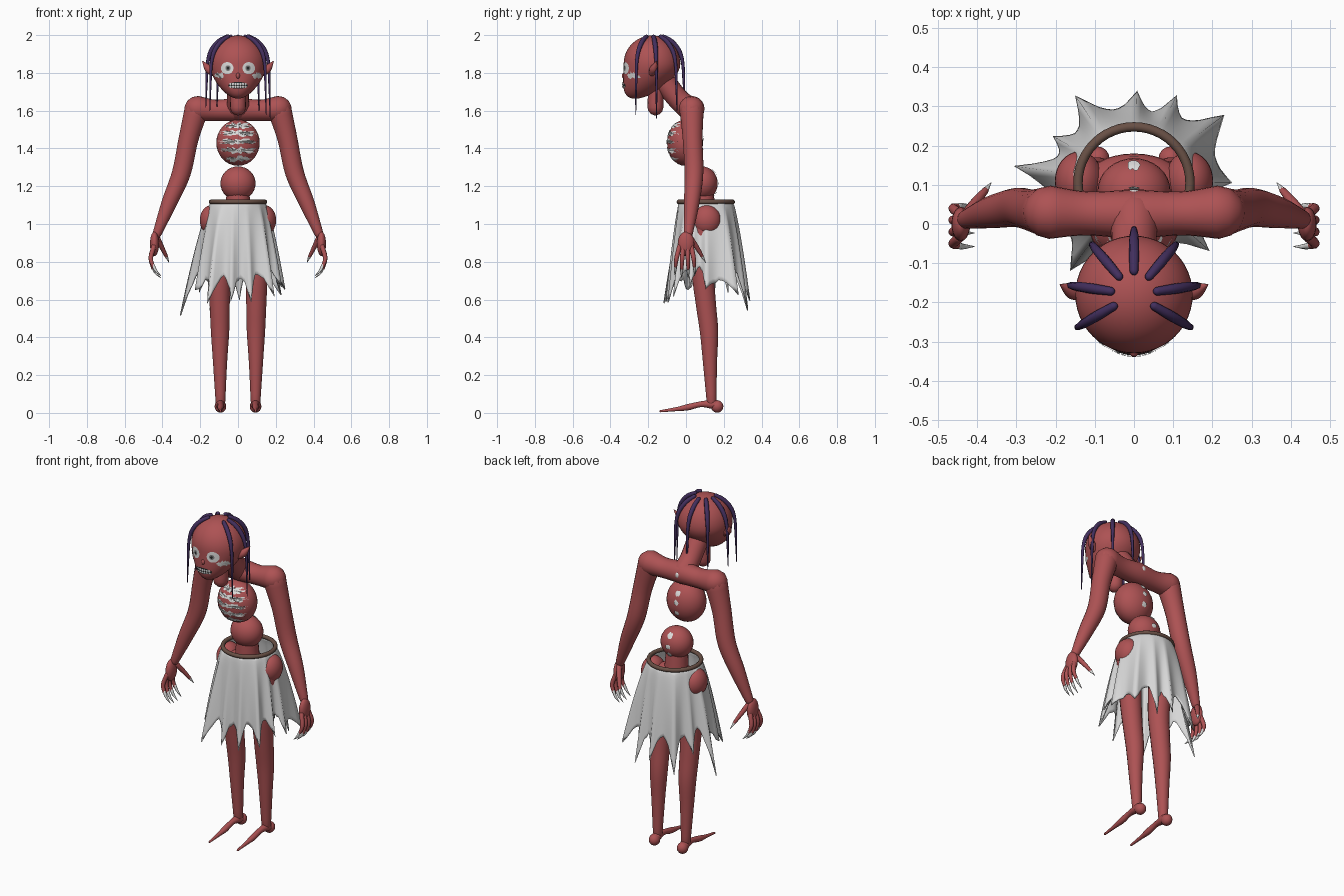
import bpy, bmesh, math, random
from mathutils import Vector, Matrix
from mathutils.bvhtree import BVHTree

random.seed(4)
if "Cube" in bpy.data.objects:
    bpy.data.objects.remove(bpy.data.objects["Cube"])


def material(name, r, g, b):
    m = bpy.data.materials.new(name)
    m.use_nodes = True
    m.diffuse_color = (r, g, b, 1)
    m.node_tree.nodes["Principled BSDF"].inputs["Base Color"].default_value = (r, g, b, 1)
    return m


SKIN = material("red skin", 0.42, 0.085, 0.088)
CLOTH = material("pale cloth", 0.69, 0.69, 0.69)
BONE = material("bone white", 0.73, 0.73, 0.72)
HAIR = material("dark purple hair", 0.055, 0.028, 0.11)
BELT = material("brown belt", 0.14, 0.08, 0.06)
DARK = material("dark pupil", 0.02, 0.02, 0.02)
GREY = material("grey iris", 0.22, 0.22, 0.22)


def finish(name, bm, mat):
    mesh = bpy.data.meshes.new(name)
    bmesh.ops.recalc_face_normals(bm, faces=bm.faces)
    for f in bm.faces:
        f.smooth = True
    bm.to_mesh(mesh)
    bm.free()
    mesh.materials.append(mat)
    obj = bpy.data.objects.new(name, mesh)
    bpy.context.collection.objects.link(obj)
    return obj


def ball(name, centre, radii, mat, shape=None, seg=32):
    bm = bmesh.new()
    bmesh.ops.create_uvsphere(bm, u_segments=seg, v_segments=seg // 2, radius=1)
    for v in bm.verts:
        p = shape(v.co) if shape else v.co
        v.co = Vector(centre) + Vector(a * b for a, b in zip(p, radii))
    tree = BVHTree.FromBMesh(bm)
    finish(name, bm, mat)
    return tree


def tube(name, pts, mat, seg=16, steps=5):
    """Round limb through (x, y, z, radius) points with domed ends."""
    P = [Vector(p) for p in pts]
    P = [2 * P[0] - P[1]] + P + [2 * P[-1] - P[-2]]
    path = []
    for i in range(1, len(P) - 2):
        a, b, c, d = P[i - 1:i + 3]
        for k in range(steps):
            t = k / steps
            path.append(0.5 * (2 * b + (c - a) * t + (2 * a - 5 * b + 4 * c - d) * t * t
                               + (3 * b - a - 3 * c + d) * t ** 3))
    path.append(P[-2])
    centres = [p.xyz for p in path]
    radii = [max(p.w, 0.001) for p in path]
    start = (centres[0] - centres[1]).normalized()
    end = (centres[-1] - centres[-2]).normalized()
    r0, r1, c0, c1 = radii[0], radii[-1], centres[0], centres[-1]
    for ang in (0.5, 1.0, 1.45):
        centres.insert(0, c0 + start * r0 * math.sin(ang))
        radii.insert(0, r0 * math.cos(ang))
        centres.append(c1 + end * r1 * math.sin(ang))
        radii.append(r1 * math.cos(ang))
    bm = bmesh.new()
    rings, side = [], None
    for i, c in enumerate(centres):
        tan = (centres[min(i + 1, len(centres) - 1)] - centres[max(i - 1, 0)]).normalized()
        side = tan.orthogonal() if side is None else side - tan * side.dot(tan)
        side.normalize()
        up = tan.cross(side)
        rings.append([bm.verts.new(c + radii[i] * (side * math.cos(a) + up * math.sin(a)))
                      for a in (math.tau * k / seg for k in range(seg))])
    for a, b in zip(rings, rings[1:]):
        for k in range(seg):
            n = (k + 1) % seg
            bm.faces.new((a[k], a[n], b[n], b[k]))
    bm.faces.new(rings[0])
    bm.faces.new(rings[-1])
    return finish(name, bm, mat)


def plate(name, tree, x, z, rx, rz, mat, jag=0.0, lift=0.003, front=True, seg=28):
    """Thin patch laid on a surface, seen along y."""
    s = -1 if front else 1
    bm = bmesh.new()

    def put(px, pz):
        hit = tree.ray_cast(Vector((px, s * 2, pz)), Vector((0, -s, 0)))
        y = hit[0].y if hit[0] else None
        return None if y is None else bm.verts.new((px, y + s * lift, pz))

    wob = [1 + random.uniform(-jag, jag) for _ in range(seg)]
    rows = [[put(x + rx * q * math.cos(math.tau * k / seg) * (1 + 0.2 * (wob[k] - 1)),
                 z + rz * q * math.sin(math.tau * k / seg) * wob[k]) for k in range(seg)]
            for q in (0.02, 0.35, 0.7, 1)]
    for a, b in zip(rows, rows[1:]):
        for k in range(seg):
            quad = (a[k], b[k], b[(k + 1) % seg], a[(k + 1) % seg])
            if all(quad):
                bm.faces.new(quad)
    if all(rows[0]):
        bm.faces.new(rows[0])
    finish(name, bm, mat)


# Head: a ball drawn down and forward into a narrow chin
def skull(p):
    t = max(0, -p.z)
    return Vector((p.x * (1 - 0.18 * t * t), p.y - 0.6 * t * t, p.z * (1 + 0.23 * t)))


HEAD_Y = -0.18
head = ball("head", (0, HEAD_Y, 1.848), (0.15, 0.15, 0.15), SKIN, skull, 48)
ball("nose", (0, -0.328, 1.785), (0.011, 0.012, 0.016), SKIN, seg=12)

# Face details
plate("mouth", head, 0, 1.734, 0.052, 0.018, DARK)
for row in (-1, 1):
    for i in range(7):
        x = (i - 3) * 0.0135
        plate("tooth", head, x, 1.734 + row * 0.0075, 0.006, 0.0065, BONE, lift=0.007, seg=8)
for s, side in ((1, "left"), (-1, "right")):
    plate(side + "_eye", head, s * 0.057, 1.825, 0.033, 0.032, BONE)
    plate(side + "_iris", head, s * 0.053, 1.825, 0.014, 0.015, GREY, lift=0.005)
    plate(side + "_pupil", head, s * 0.053, 1.825, 0.007, 0.008, DARK, lift=0.007)
    plate(side + "_cheek_patch", head, s * 0.1, 1.785, 0.024, 0.016, BONE, 0.5)
    tube(side + "_ear", [(s * 0.135, -0.18, 1.80, 0.018), (s * 0.16, -0.17, 1.825, 0.02),
                         (s * 0.188, -0.155, 1.862, 0.002)], SKIN, 10)

# Hair: strands hug the crown, then hang
for deg, tip in ((90, 1.66), (50, 1.60), (130, 1.62), (8, 1.56), (172, 1.62), (-30, 1.58), (210, 1.60)):
    a = math.radians(deg)
    prof = [(0.06, 1.992, 0.011), (0.105, 1.965, 0.013), (0.145, 1.915, 0.012),
            (0.163, 1.85, 0.009), (0.168, 1.76, 0.007), (0.172, tip, 0.002)]
    tube("hair_strand", [(r * math.cos(a), HEAD_Y + r * math.sin(a), z, w) for r, z, w in prof], HAIR, 8, 3)

# Neck, throat and shoulders
tube("neck", [(0, 0.02, 1.61, 0.065), (0, -0.04, 1.66, 0.058), (0, -0.12, 1.76, 0.06)], SKIN)
tube("throat", [(0, -0.16, 1.74, 0.04), (0, -0.162, 1.617, 0.042)], SKIN)
tube("shoulders", [(-0.215, 0.03, 1.61, 0.068), (-0.12, 0.027, 1.602, 0.056), (0, 0.025, 1.605, 0.062),
                   (0.12, 0.027, 1.602, 0.056), (0.215, 0.03, 1.61, 0.068)], SKIN, 24)

# Ribcage and belly, separated by a gap
ribs = ball("ribcage", (0, -0.005, 1.43), (0.115, 0.095, 0.122), SKIN)
for z, w in ((1.522, 0.07), (1.48, 0.096), (1.436, 0.1), (1.39, 0.095), (1.345, 0.07)):
    plate("rib", ribs, 0, z, w, 0.013, BONE, 0.65, seg=44)
belly = ball("belly", (0, 0.085, 1.215), (0.093, 0.083, 0.09), SKIN)
tube("waist", [(0, 0.085, 1.18, 0.06), (0, 0.09, 1.05, 0.068)], SKIN)
ball("pelvis", (0, 0.095, 1.01), (0.135, 0.085, 0.085), SKIN)
for z in (1.50, 1.45, 1.385):
    plate("spine_knob", ribs, 0, z, 0.015, 0.016, BONE, 0.3, 0.006, False, 14)
for z in (1.275, 1.215, 1.165):
    plate("spine_knob", belly, 0, z, 0.016, 0.015, BONE, 0.3, 0.006, False, 14)
ball("upper_spine_knob", (0, 0.08, 1.61), (0.016, 0.009, 0.018), BONE, seg=12)

# Limbs
for s, side in ((1, "left"), (-1, "right")):
    tube(side + "_arm", [(s * 0.22, 0.03, 1.605, 0.064), (s * 0.262, 0.035, 1.45, 0.053),
                         (s * 0.30, 0.042, 1.27, 0.05), (s * 0.365, 0.03, 1.11, 0.041),
                         (s * 0.428, 0.012, 0.95, 0.024)], SKIN, 20)
    ball(side + "_palm", (s * 0.442, 0.0, 0.895), (0.024, 0.044, 0.065), SKIN, seg=20)
    for i in range(4):
        y = -0.05 + i * 0.03
        low = 0.012 * abs(i - 1.5)
        tube(side + "_finger", [(s * 0.446, y * 0.7, 0.88, 0.013), (s * 0.462, y, 0.82, 0.012),
                                (s * 0.45, y * 1.1, 0.76 + low, 0.009)], SKIN, 10, 3)
        tube(side + "_claw", [(s * 0.45, y * 1.1, 0.765 + low, 0.009), (s * 0.435, y * 1.15, 0.735 + low, 0.007),
                              (s * 0.408, y * 1.15, 0.708 + low, 0.001)], BONE, 8, 3)
    tube(side + "_thumb", [(s * 0.43, 0.02, 0.93, 0.016), (s * 0.405, 0.055, 0.88, 0.013),
                           (s * 0.38, 0.085, 0.83, 0.009)], SKIN, 10, 3)
    tube(side + "_thumb_claw", [(s * 0.38, 0.085, 0.83, 0.009), (s * 0.365, 0.105, 0.795, 0.001)], BONE, 8, 3)
    ball(side + "_hip", (s * 0.14, 0.11, 1.02), (0.062, 0.075, 0.08), SKIN)
    tube(side + "_leg", [(s * 0.115, 0.095, 1.0, 0.07), (s * 0.10, 0.09, 0.75, 0.06), (s * 0.097, 0.105, 0.58, 0.054),
                         (s * 0.095, 0.122, 0.43, 0.049), (s * 0.095, 0.127, 0.27, 0.038),
                         (s * 0.093, 0.135, 0.06, 0.026)], SKIN, 20)
    ball(side + "_heel", (s * 0.093, 0.165, 0.034), (0.031, 0.033, 0.033), SKIN, seg=16)
    tube(side + "_foot", [(s * 0.093, 0.15, 0.045, 0.027), (s * 0.093, 0.08, 0.046, 0.016),
                          (s * 0.093, 0.01, 0.03, 0.017), (s * 0.093, -0.05, 0.02, 0.011),
                          (s * 0.093, -0.135, 0.009, 0.006)], SKIN, 12)

# Ragged skirt: torn points given as angle, reach and height
CENTRE, TOP = 0.105, 1.12
tips = [(0, 0.25, 0.66), (37, 0.29, 0.62), (64, 0.25, 0.55), (88, 0.235, 0.6), (124, 0.27, 0.54),
        (150, 0.24, 0.64), (172, 0.31, 0.52), (203, 0.25, 0.64), (234, 0.28, 0.57),
        (260, 0.215, 0.6), (289, 0.215, 0.58), (318, 0.26, 0.62), (340, 0.25, 0.66)]
ROWS, STEPS = 18, 8
bm = bmesh.new()
columns = []
for i, (a0, r0, z0) in enumerate(tips):
    a1, r1, z1 = tips[(i + 1) % len(tips)]
    a1 += 360 if a1 < a0 else 0
    notch = random.uniform(0.7, 0.79)
    for k in range(STEPS):
        t = k / STEPS
        dip = math.sin(math.pi * t)
        a = math.radians(a0 + (a1 - a0) * t)
        reach = r0 + (r1 - r0) * t
        tip = z0 + (z1 - z0) * t
        hem = tip + (notch - tip) * dip ** 0.8 + random.uniform(-0.012, 0.012)
        col = []
        for j in range(ROWS + 1):
            z = TOP + (hem - TOP) * j / ROWS
            f = (TOP - z) / (TOP - tip)
            r = 0.142 + (reach - 0.142) * f ** 0.75 - 0.045 * dip * f
            col.append(bm.verts.new((r * math.cos(a), CENTRE + r * math.sin(a), z)))
        columns.append(col)
for i, a in enumerate(columns):
    b = columns[(i + 1) % len(columns)]
    for j in range(ROWS):
        bm.faces.new((a[j], b[j], b[j + 1], a[j + 1]))
skirt = finish("ragged_skirt", bm, CLOTH)
solid = skirt.modifiers.new("cloth thickness", "SOLIDIFY")
solid.thickness = 0.006

# Belt ring
bpy.ops.mesh.primitive_torus_add(major_radius=0.143, minor_radius=0.012, major_segments=48,
                                 minor_segments=10, location=(0, CENTRE, 1.117))
belt = bpy.context.object
belt.name = "belt"
belt.data.materials.append(BELT)
bpy.ops.object.shade_smooth()
